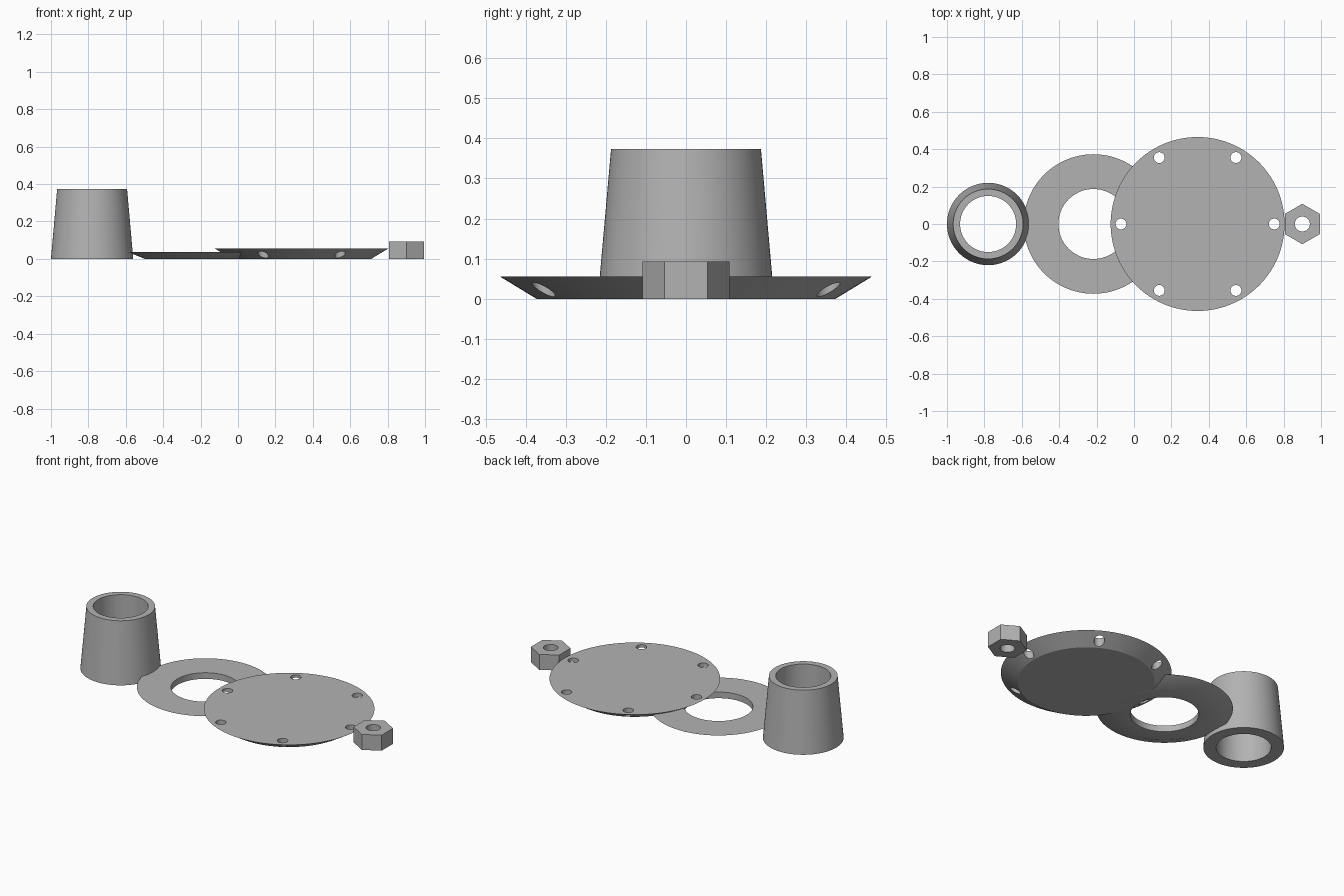
import bpy, bmesh
from math import cos, sin, pi, radians

if "Cube" in bpy.data.objects:
    bpy.data.objects.remove(bpy.data.objects["Cube"], do_unlink=True)

grey = bpy.data.materials.new("plain grey")
grey.use_nodes = True
COLOUR = (0.45, 0.45, 0.45, 1)
grey.diffuse_color = COLOUR
grey.node_tree.nodes["Principled BSDF"].inputs["Base Color"].default_value = COLOUR


def finish(name, bm, x):
    """Turn a bmesh into a placed object with sharp edges kept."""
    bmesh.ops.recalc_face_normals(bm, faces=bm.faces)
    mesh = bpy.data.meshes.new(name)
    bm.to_mesh(mesh)
    bm.free()
    mesh.materials.append(grey)
    ob = bpy.data.objects.new(name, mesh)
    ob.location.x = x
    bpy.context.collection.objects.link(ob)
    return ob


def smooth(ob):
    bpy.ops.object.select_all(action="DESELECT")
    ob.select_set(True)
    bpy.context.view_layer.objects.active = ob
    bpy.ops.object.shade_smooth_by_angle(angle=radians(25))


def ring_solid(name, x, height, bottom, top, bore, sides=96, segments=96):
    """Tapered solid of the given outer sides with a straight round bore."""
    bm = bmesh.new()
    loops = []
    for r, z, n in ((bottom, 0, sides), (top, height, sides),
                    (bore, height, segments), (bore, 0, segments)):
        # the outer outline is sampled at the bore's resolution
        loop = []
        for i in range(segments):
            a = 2 * pi * i / segments
            step = 2 * pi / n
            rr = r * cos(step / 2) / cos(a % step - step / 2)
            loop.append(bm.verts.new((rr * sin(a), rr * cos(a), z)))
        loops.append(loop)
    for k in range(4):
        p, q = loops[k], loops[(k + 1) % 4]
        for i in range(segments):
            j = (i + 1) % segments
            bm.faces.new((p[i], p[j], q[j], q[i]))
    ob = finish(name, bm, x)
    smooth(ob)
    return ob


# Tapered sleeve, flat washer and hexagonal nut
ring_solid("tapered_sleeve", -0.78, 0.373, 0.22, 0.187, 0.15)
ring_solid("bevelled_washer", -0.217, 0.037, 0.28, 0.373, 0.187)
ring_solid("hex_nut", 0.9, 0.093, 0.108, 0.108, 0.04, sides=6, segments=48)

# Cover plate with a sloping rim
bm = bmesh.new()
bmesh.ops.create_cone(bm, cap_ends=True, segments=96, radius1=0.373,
                      radius2=0.465, depth=0.056)
bmesh.ops.translate(bm, verts=bm.verts, vec=(0, 0, 0.028))
plate = finish("cover_plate", bm, 0.34)

# Six bolt holes cut through the rim
bm = bmesh.new()
for i in range(6):
    a = i * pi / 3
    made = bmesh.ops.create_cone(bm, cap_ends=True, segments=32, radius1=0.029,
                                 radius2=0.029, depth=0.4)
    bmesh.ops.translate(bm, verts=made["verts"],
                        vec=(0.41 * cos(a), 0.41 * sin(a), 0))
cutter = finish("bolt_hole_cutter", bm, 0.34)
cutter.hide_render = True

cut = plate.modifiers.new("bolt holes", "BOOLEAN")
cut.operation = "DIFFERENCE"
cut.solver = "EXACT"
cut.object = cutter
bpy.context.view_layer.objects.active = plate
plate.select_set(True)
bpy.ops.object.modifier_apply(modifier=cut.name)
bpy.data.objects.remove(cutter, do_unlink=True)
smooth(plate)
